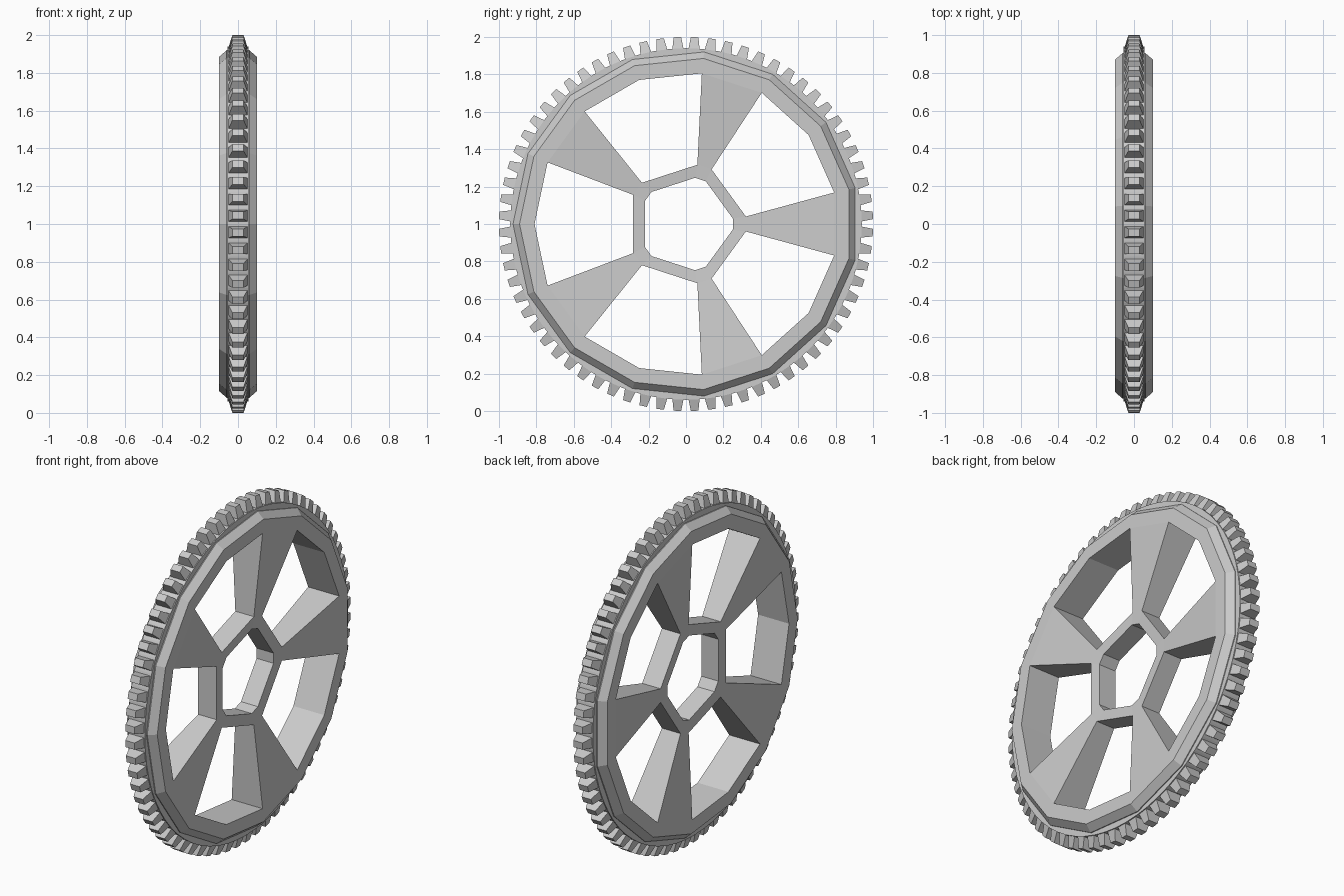
import bpy, bmesh
from math import sin, cos, radians, atan2, hypot, degrees

if "Cube" in bpy.data.objects:
    bpy.data.objects.remove(bpy.data.objects["Cube"])

CENTER_Z = 1.0
TEETH = 68


def polar(bm, x, r, deg):
    a = radians(deg)
    return bm.verts.new((x, r * cos(a), CENTER_Z + r * sin(a)))


def finish(bm, name):
    bmesh.ops.recalc_face_normals(bm, faces=bm.faces)
    me = bpy.data.meshes.new(name)
    bm.to_mesh(me)
    bm.free()
    ob = bpy.data.objects.new(name, me)
    bpy.context.collection.objects.link(ob)
    return ob


def strip(bm, a, b, skip=()):
    """Quads between two closed loops."""
    n = len(a)
    for i in range(n):
        if i not in skip:
            j = (i + 1) % n
            bm.faces.new((a[i], a[j], b[j], b[i]))


# wheel body: 15-sided rim, five flared spokes and a thinner hub ring
bm = bmesh.new()


def rim_loop(x, r):
    return [polar(bm, x, r, 12 + 24 * k) for k in range(15)]


def hub_loop(x, d, w):
    spread = degrees(atan2(w, d))
    return [polar(bm, x, hypot(d, w), 72 * j + s * spread)
            for j in range(5) for s in (-1, 1)]


sides = []
for s in (-1, 1):
    bevel = rim_loop(s * 0.06, 0.925)
    outer = rim_loop(s * 0.10, 0.89)
    inner = rim_loop(s * 0.10, 0.81)
    hub = hub_loop(s * 0.06, 0.32, 0.04)
    hole = hub_loop(s * 0.055, 0.25, 0.03)
    strip(bm, bevel, outer)
    strip(bm, outer, inner)
    strip(bm, hub, hole)
    for j in range(5):
        bm.faces.new((inner[(3 * j - 1) % 15], inner[3 * j],
                      hub[2 * j + 1], hub[2 * j]))
    sides.append((bevel, inner, hub, hole))

(bevel0, inner0, hub0, hole0), (bevel1, inner1, hub1, hole1) = sides
strip(bm, bevel0, bevel1)
strip(bm, hole0, hole1)
# walls of the five openings
strip(bm, inner0, inner1, skip=[(3 * j - 1) % 15 for j in range(5)])
strip(bm, hub0, hub1, skip=[2 * j for j in range(5)])
for j in range(5):
    for r, h in (((3 * j - 1) % 15, 2 * j), (3 * j, 2 * j + 1)):
        bm.faces.new((inner0[r], inner1[r], hub1[h], hub0[h]))
finish(bm, "wheel_body")

# round band that carries the teeth
bm = bmesh.new()
loops = [[polar(bm, x, r, 360 * i / TEETH) for i in range(TEETH)]
         for x, r in ((-0.055, 0.90), (-0.055, 0.94), (0.055, 0.94), (0.055, 0.90))]
for i in range(4):
    strip(bm, loops[i], loops[(i + 1) % 4])
finish(bm, "gear_band")

# teeth: blocks tapering in both directions
bm = bmesh.new()
for i in range(TEETH):
    deg = 360 * (i + 0.5) / TEETH
    ends = []
    for r, hx, hw in ((0.93, 0.052, 0.031), (1.0, 0.03, 0.02)):
        spread = degrees(atan2(hw, r))
        ends.append([polar(bm, sx * hx, hypot(r, hw), deg + sw * spread)
                     for sx, sw in ((-1, -1), (1, -1), (1, 1), (-1, 1))])
    strip(bm, *ends)
    bm.faces.new(ends[0])
    bm.faces.new(ends[1])
finish(bm, "gear_teeth")
